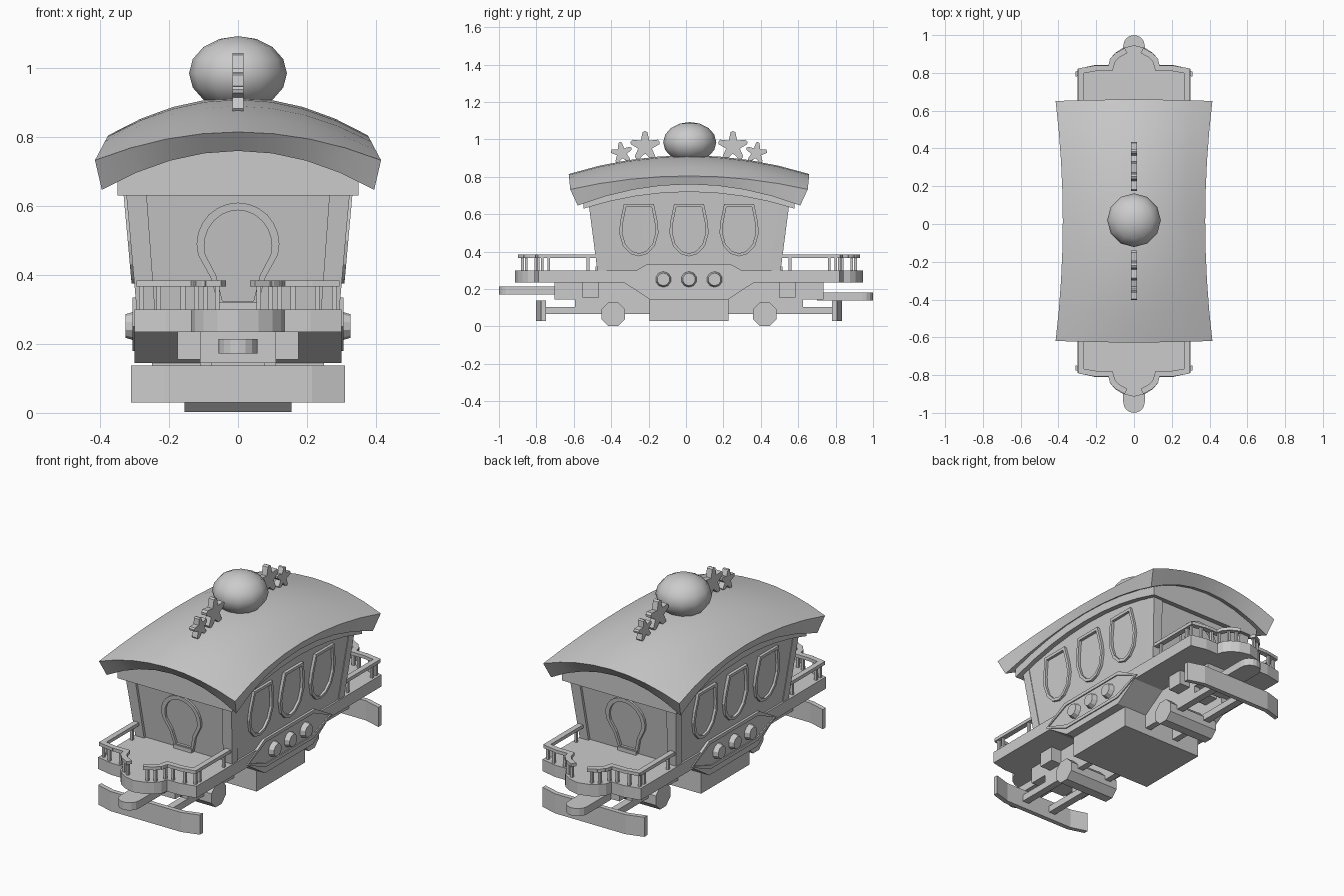
import bpy, bmesh, math
from mathutils import Vector, Matrix

if "Cube" in bpy.data.objects:
    bpy.data.objects.remove(bpy.data.objects["Cube"])

CY = 0.016  # the carriage sits slightly behind the origin
grey = bpy.data.materials.new("plain_grey")
grey.use_nodes = True
grey.diffuse_color = (0.6, 0.6, 0.6, 1)
grey.node_tree.nodes["Principled BSDF"].inputs["Base Color"].default_value = (0.6, 0.6, 0.6, 1)


def finish(name, bm, smooth=None):
    bmesh.ops.recalc_face_normals(bm, faces=bm.faces)
    mesh = bpy.data.meshes.new(name)
    bm.to_mesh(mesh)
    bm.free()
    mesh.materials.append(grey)
    ob = bpy.data.objects.new(name, mesh)
    bpy.context.collection.objects.link(ob)
    if smooth:
        bpy.ops.object.select_all(action='DESELECT')
        ob.select_set(True)
        bpy.context.view_layer.objects.active = ob
        bpy.ops.object.shade_smooth_by_angle(angle=math.radians(smooth))
    return ob


def loft(name, low, high):
    """Solid between two matching loops."""
    bm = bmesh.new()
    a = [bm.verts.new(p) for p in low]
    b = [bm.verts.new(p) for p in high]
    bm.faces.new(a)
    bm.faces.new(b)
    for i in range(len(a)):
        j = (i + 1) % len(a)
        bm.faces.new((a[i], a[j], b[j], b[i]))
    return finish(name, bm)


def slab(name, pts, z0, z1):
    return loft(name, [(x, y, z0) for x, y in pts], [(x, y, z1) for x, y in pts])


def side_plate(name, pts, x0, x1):
    return loft(name, [(x0, y + CY, z) for y, z in pts], [(x1, y + CY, z) for y, z in pts])


def box(name, x0, x1, y0, y1, z0, z1):
    return slab(name, [(x0, y0), (x1, y0), (x1, y1), (x0, y1)], z0, z1)


def mirrored(half):
    """Completes a half outline across its first coordinate."""
    return half + [(-a, b) for a, b in reversed(half) if a > 0.001]


def ring(name, pts, width, place, depth):
    """Raised frame following an outline on a wall."""
    lo, hi = [[f(p[k] for p in pts) for k in (0, 1)] for f in (min, max)]
    mid = [(l + h) / 2 for l, h in zip(lo, hi)]
    k = [1 - 2 * width / (h - l) for l, h in zip(lo, hi)]
    inner = [tuple(mid[i] + (p[i] - mid[i]) * k[i] for i in (0, 1)) for p in pts]
    bm = bmesh.new()
    loops = [[bm.verts.new(place(a, b, d)) for a, b in outline]
             for outline, d in ((pts, -0.01), (pts, depth), (inner, depth), (inner, -0.01))]
    for m in range(4):
        p, q = loops[m], loops[(m + 1) % 4]
        for i in range(len(pts)):
            j = (i + 1) % len(pts)
            bm.faces.new((p[i], p[j], q[j], q[i]))
    return finish(name, bm)


def grid_solid(name, top, bottom, n=8, smooth=None):
    """Solid between two surfaces over u, v in -1..1."""
    bm = bmesh.new()
    steps = [2 * i / n - 1 for i in range(n + 1)]
    t, b = [[[bm.verts.new(f(u, v)) for v in steps] for u in steps] for f in (top, bottom)]
    for i in range(n):
        for j in range(n):
            for g in (t, b):
                bm.faces.new((g[i][j], g[i + 1][j], g[i + 1][j + 1], g[i][j + 1]))
        for e in (0, n):
            bm.faces.new((t[i][e], t[i + 1][e], b[i + 1][e], b[i][e]))
            bm.faces.new((t[e][i], t[e][i + 1], b[e][i + 1], b[e][i]))
    return finish(name, bm, smooth)


def cylinder_x(name, x0, x1, y, z, r0, r1, sides):
    bm = bmesh.new()
    m = Matrix.Translation(((x0 + x1) / 2, y, z)) @ Matrix.Rotation(math.pi / 2, 4, 'Y')
    if x1 < x0:
        m = m @ Matrix.Rotation(math.pi, 4, 'X')
    m = m @ Matrix.Rotation(math.pi / sides, 4, 'Z')
    bmesh.ops.create_cone(bm, cap_ends=True, segments=sides, radius1=r0, radius2=r1,
                          depth=abs(x1 - x0), matrix=m)
    return finish(name, bm)


def bars(name, segments, w, h):
    """Straight horizontal bars joined in one mesh."""
    bm = bmesh.new()
    for p, q in segments:
        p, q = Vector(p), Vector(q)
        d = q - p
        m = (Matrix.Translation((p + q) / 2) @ Matrix.Rotation(math.atan2(d.y, d.x), 4, 'Z')
             @ Matrix.Diagonal((d.length + w * 0.6, w, h, 1)))
        bmesh.ops.create_cube(bm, size=1, matrix=m)
    return finish(name, bm)


def wall_x(z):
    return 0.29 + 0.09 * (z - 0.3)


def wall_y(z):
    return 0.49 + 0.13 * (z - 0.3)


# Roof: arched across and along, flared at the ends
def roof_top(u, v):
    s = 1 - v * v
    return ((0.415 - 0.038 * s) * u, CY + 0.635 * v + 0.008 * v * (1 - u * u),
            0.815 + 0.1 * s - (0.082 + 0.028 * s) * u * u)


def roof_under(u, v):
    s = 1 - v * v
    return ((0.395 - 0.035 * s) * u, CY + 0.595 * v, 0.76 + 0.1 * s - (0.113 - 0.013 * s) * u * u)


grid_solid("roof", roof_top, roof_under, 8, 40)

# Cabin walls with cornice bands below the roof
def cornice(half_x, half_y, low):
    def top(u, v):
        return (half_x * u, CY + half_y * v, 0.772 + 0.1 * (1 - v * v) - 0.08 * u * u)
    return top, lambda u, v: (half_x * u, CY + half_y * v, low + 0.09 * (1 - v * v))


grid_solid("cornice", *cornice(0.35, 0.565, 0.63))
grid_solid("cabin", lambda u, v: (wall_x(0.68) * u, CY + (wall_y(0.68) - 0.015) * v, 0.66 + 0.09 * (1 - v * v)),
           lambda u, v: (wall_x(0.29) * u, CY + (wall_y(0.29) - 0.015) * v, 0.29))
for sx in (-1, 1):
    for sy in (-1, 1):
        loops = []
        for z, inner in ((0.29, 0.24), (0.66, 0.267)):
            xo, yo = wall_x(z) + 0.004, wall_y(z)
            loops.append([(sx * x, CY + sy * y, z) for x, y in
                          ((inner, yo - 0.05), (xo, yo - 0.05), (xo, yo), (inner, yo))])
        loft("corner_post", *loops)

# Side windows, knobs and sill panels
window = mirrored([(0, 0.375), (0.045, 0.388), (0.085, 0.43), (0.105, 0.5), (0.1, 0.56), (0.08, 0.655)])
panel = [(-0.37, 0.25), (-0.22, 0.335), (0.22, 0.335), (0.37, 0.25), (0.21, 0.18), (-0.21, 0.18)]
for s in (-1, 1):
    for y in (-0.268, 0, 0.268):
        ring("window_frame", window, 0.016,
             lambda a, b, d: (s * (wall_x(b) + d), CY + y + a, b), 0.012)
    ring("sill_panel_frame", panel, 0.018, lambda a, b, d: (s * (0.3 + d), CY + a, b), 0.006)
    for y in (-0.137, 0, 0.137):
        cylinder_x("side_knob", s * 0.29, s * 0.327, CY + y, 0.252, 0.045, 0.034, 10)

# End doors
arch = [(0.12 * math.sin(t * math.pi / 12), 0.49 + 0.12 * math.cos(t * math.pi / 12)) for t in range(0, 8)]
door = mirrored(arch + [(0.078, 0.39), (0.055, 0.302)])
for s in (-1, 1):
    ring("door_frame", door, 0.022, lambda a, b, d: (a, CY + s * (wall_y(b) - 0.015 + d), b), 0.014)
    box("door_step", -0.055, 0.055, CY + s * 0.45, CY + s * 0.5, 0.29, 0.32)

# Platform floor and deepened middle sill
end = [(0.3, 0.805), (0.21, 0.825), (0.135, 0.825), (0.125, 0.86), (0.1, 0.89), (0.06, 0.915), (0, 0.93)]
half = [(x, CY - y) for x, y in reversed(end)] + [(x, CY + y) for x, y in end]
slab("platform", mirrored(half), 0.235, 0.3)
side_plate("middle_sill", panel[:4] + [(0.21, 0.145), (-0.21, 0.145)], -0.3, 0.3)

# Underframe
box("belly_box", -0.25, 0.25, CY - 0.21, CY + 0.21, 0.03, 0.15)
for s in (-1, 1):
    box("frame_rail", s * 0.075, s * 0.11, CY - 0.61, CY + 0.61, 0.068, 0.236)
    box("draft_box", -0.11, 0.11, CY + s * 0.6, CY + s * 0.72, 0.145, 0.236)
    box("bolster", -0.175, 0.175, CY + s * 0.48, CY + s * 0.57, 0.155, 0.236)
    cylinder_x("wheel_roller", -0.155, 0.155, CY + s * 0.405, 0.065, 0.068, 0.068, 8)
    for x in (-0.09, 0.09):
        box("bumper_arm", x - 0.02, x + 0.02, CY + s * 0.4, CY + s * 0.8, 0.068, 0.105)
    # bumper with swept ends
    outer = [(-0.31, 0.79), (-0.215, 0.818), (0.215, 0.818), (0.31, 0.79)]
    plate = outer + [(x, y - 0.026) for x, y in reversed(outer)]
    slab("bumper", [(x, CY + s * y) for x, y in plate], 0.03, 0.138)
    # coupler tongue with a rounded tip
    tip = [(0.057 * math.cos(i * math.pi / 8), s * (0.943 + 0.057 * math.sin(i * math.pi / 8))) for i in range(9)]
    low = 0.172 if s < 0 else 0.14
    slab("coupler", [(0.057, s * 0.7)] + tip + [(-0.057, s * 0.7)], low, low + 0.042)

# Platform railings
path = [(0.28, 0.5), (0.28, 0.795), (0.205, 0.808), (0.125, 0.808), (0.113, 0.85), (0.09, 0.876), (0.05, 0.898)]
posts = [(0.28, 0.54), (0.28, 0.75), (0.28, 0.785), (0.23, 0.805), (0.16, 0.808), (0.12, 0.82), (0.095, 0.87), (0.06, 0.89)]
for sx in (-1, 1):
    for sy in (-1, 1):
        line = [(sx * x, CY + sy * y, 0.375) for x, y in path]
        bars("railing", list(zip(line, line[1:])), 0.03, 0.018)
        for x, y in posts:
            px, py = sx * x, CY + sy * y
            box("rail_post", px - 0.007, px + 0.007, py - 0.007, py + 0.007, 0.295, 0.37)

# Roof dome
bm = bmesh.new()
bmesh.ops.create_uvsphere(bm, u_segments=12, v_segments=8, radius=1,
                          matrix=Matrix.Translation((0, CY + 0.004, 0.985)) @ Matrix.Diagonal((0.142, 0.142, 0.108, 1)))
finish("roof_dome", bm, 60)

# Roof stars with blunt tips
for s in (-1, 1):
    for y, z, r, tilt in ((0.235, 0.963, 0.08, 0.0), (0.36, 0.928, 0.058, -0.15)):
        pts = []
        for i in range(5):
            for off, k in ((-0.17, 0.96), (0, 1.02), (0.17, 0.96), (math.pi / 5, 0.48)):
                a = math.pi / 2 + s * tilt + i * math.tau / 5 + off
                pts.append((s * y + k * r * math.cos(a), z + k * r * math.sin(a)))
        side_plate("roof_star", pts, -0.016, 0.016)
